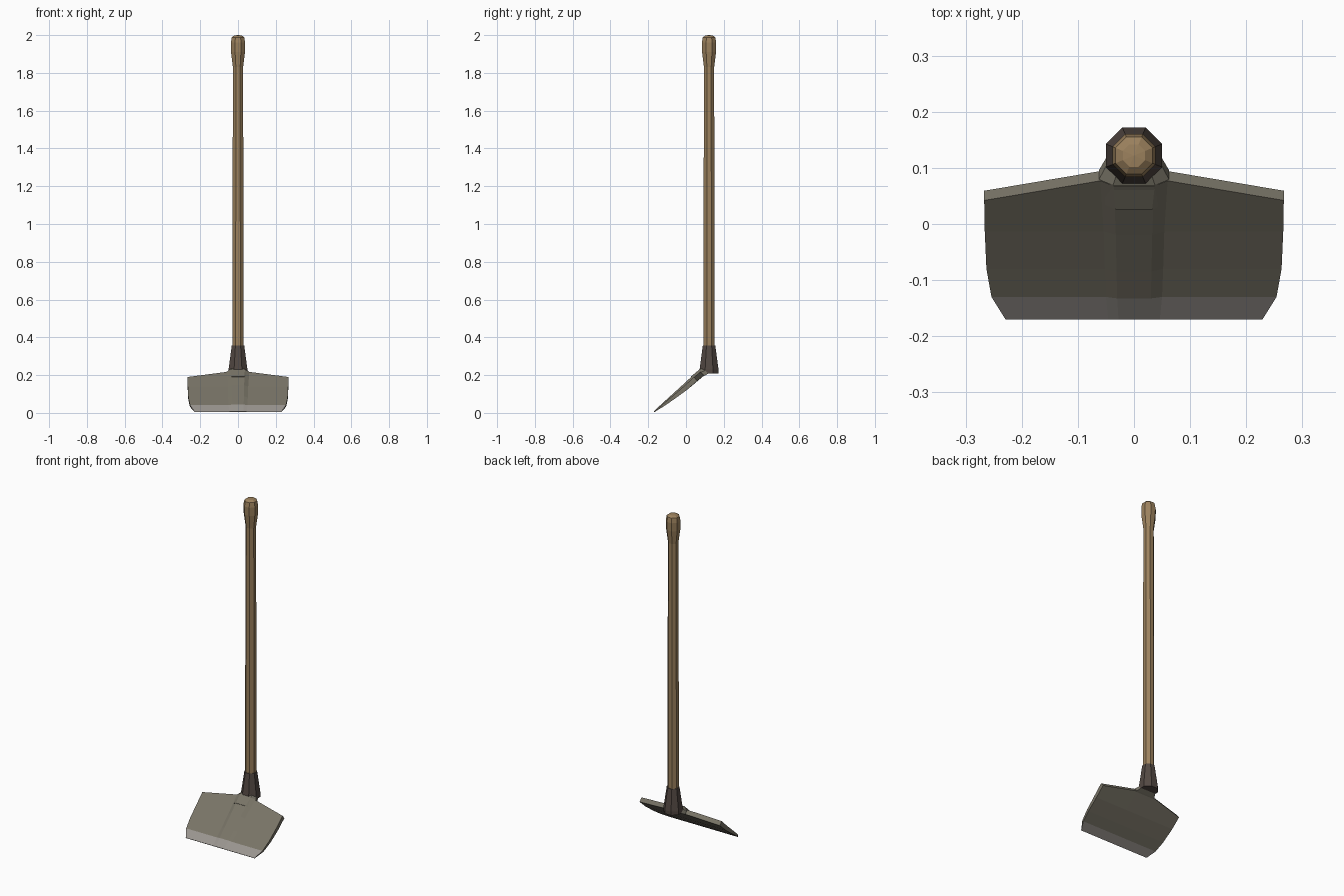
import bpy, bmesh, math
from mathutils import Vector

if "Cube" in bpy.data.objects:
    bpy.data.objects.remove(bpy.data.objects["Cube"])


def material(name, rgb):
    m = bpy.data.materials.new(name)
    m.diffuse_color = (*rgb, 1)
    m.use_nodes = True
    m.node_tree.nodes["Principled BSDF"].inputs["Base Color"].default_value = m.diffuse_color
    return m


wood = material("wood", (0.33, 0.22, 0.11))
iron = material("dark_iron", (0.085, 0.065, 0.055))
steel = material("steel", (0.19, 0.175, 0.135))
edge_steel = material("sharpened_steel", (0.32, 0.30, 0.275))


def make_object(name, bm, mats):
    bmesh.ops.recalc_face_normals(bm, faces=bm.faces)
    mesh = bpy.data.meshes.new(name)
    bm.to_mesh(mesh)
    bm.free()
    for m in mats:
        mesh.materials.append(m)
    obj = bpy.data.objects.new(name, mesh)
    bpy.context.collection.objects.link(obj)
    return obj


def octagon_lathe(name, profile, cy, mat, tip=None):
    """Eight-sided turned shape; profile lists (half width across flats, z)."""
    bm = bmesh.new()
    rings = []
    for r, z in profile:
        r /= math.cos(math.pi / 8)
        rings.append([bm.verts.new((r * math.cos((i + .5) * math.pi / 4),
                                    cy + r * math.sin((i + .5) * math.pi / 4), z))
                      for i in range(8)])
    for a, b in zip(rings, rings[1:]):
        for i in range(8):
            j = (i + 1) % 8
            bm.faces.new((a[i], a[j], b[j], b[i]))
    bm.faces.new(rings[0])
    if tip is None:
        bm.faces.new(rings[-1])
    else:
        top = bm.verts.new((0, cy, tip))
        for i in range(8):
            bm.faces.new((rings[-1][i], rings[-1][(i + 1) % 8], top))
    return make_object(name, bm, [mat])


# Handle with swollen grip, and the iron socket it sits in
CY = 0.122
octagon_lathe("handle", [(0.029, 0.28), (0.029, 0.9), (0.027, 1.83), (0.037, 1.91),
                         (0.038, 1.96), (0.033, 1.988), (0.02, 1.998)], CY, wood, 2.0)
octagon_lathe("socket", [(0.05, 0.208), (0.05, 0.23), (0.033, 0.357)], CY, iron)

# Blade: rows run from the top edge to the cutting edge, columns across
# row = (y, z, half width, thickness, rib half width, rib height)
rows = [(0.042, 0.19, 0.267, 0.027, 0.060, 0.014),
        (-0.013, 0.139, 0.266, 0.025, 0.054, 0.010),
        (-0.08, 0.082, 0.263, 0.018, 0.052, 0.007),
        (-0.13, 0.041, 0.254, 0.012, 0.050, 0.004),
        (-0.17, 0.006, 0.229, 0.003, 0.046, 0.001)]
normal = Vector((0, -0.64, 0.77))
bm = bmesh.new()
front, back = [], []
for k, (y, z, w, t, rw, rh) in enumerate(rows):
    f, b = [], []
    for x, raised in ((-w, 0), (-rw, 0), (-rw * .6, 1), (rw * .6, 1), (rw, 0), (w, 0)):
        p = Vector((x, y, z))
        if k == 0 and abs(x) < w:      # shoulders rise towards the socket
            p += Vector((0, 0.035, 0.027))
        f.append(bm.verts.new(p + normal * rh * raised))
        b.append(bm.verts.new(p - normal * t))
    front.append(f)
    back.append(b)
for k in range(4):
    for i in range(5):
        for s in (front, back):
            face = bm.faces.new((s[k][i], s[k][i + 1], s[k + 1][i + 1], s[k + 1][i]))
            face.material_index = int(k == 3)
    for i in (0, 5):
        bm.faces.new((front[k][i], front[k + 1][i], back[k + 1][i], back[k][i]))
for k in (0, 4):
    for i in range(5):
        bm.faces.new((front[k][i], front[k][i + 1], back[k][i + 1], back[k][i]))
make_object("blade", bm, [steel, edge_steel])

# Neck joining the rib to the socket
bm = bmesh.new()
sections = []
for w, y, z, up, down in ((0.054, 0.035, 0.182, 0.014, 0.015),
                          (0.062, 0.080, 0.216, 0.016, 0.026),
                          (0.042, 0.118, 0.230, 0.020, 0.020)):
    c = Vector((0, y, z))
    sections.append([bm.verts.new(c + Vector((x, 0, 0)) + normal * n) for x, n in
                     ((-w, -down), (-w, 0), (-w * .6, up), (w * .6, up), (w, 0), (w, -down))])
for a, b in zip(sections, sections[1:]):
    for i in range(6):
        j = (i + 1) % 6
        bm.faces.new((a[i], a[j], b[j], b[i]))
bm.faces.new(sections[0])
bm.faces.new(sections[-1])
make_object("neck", bm, [steel])
